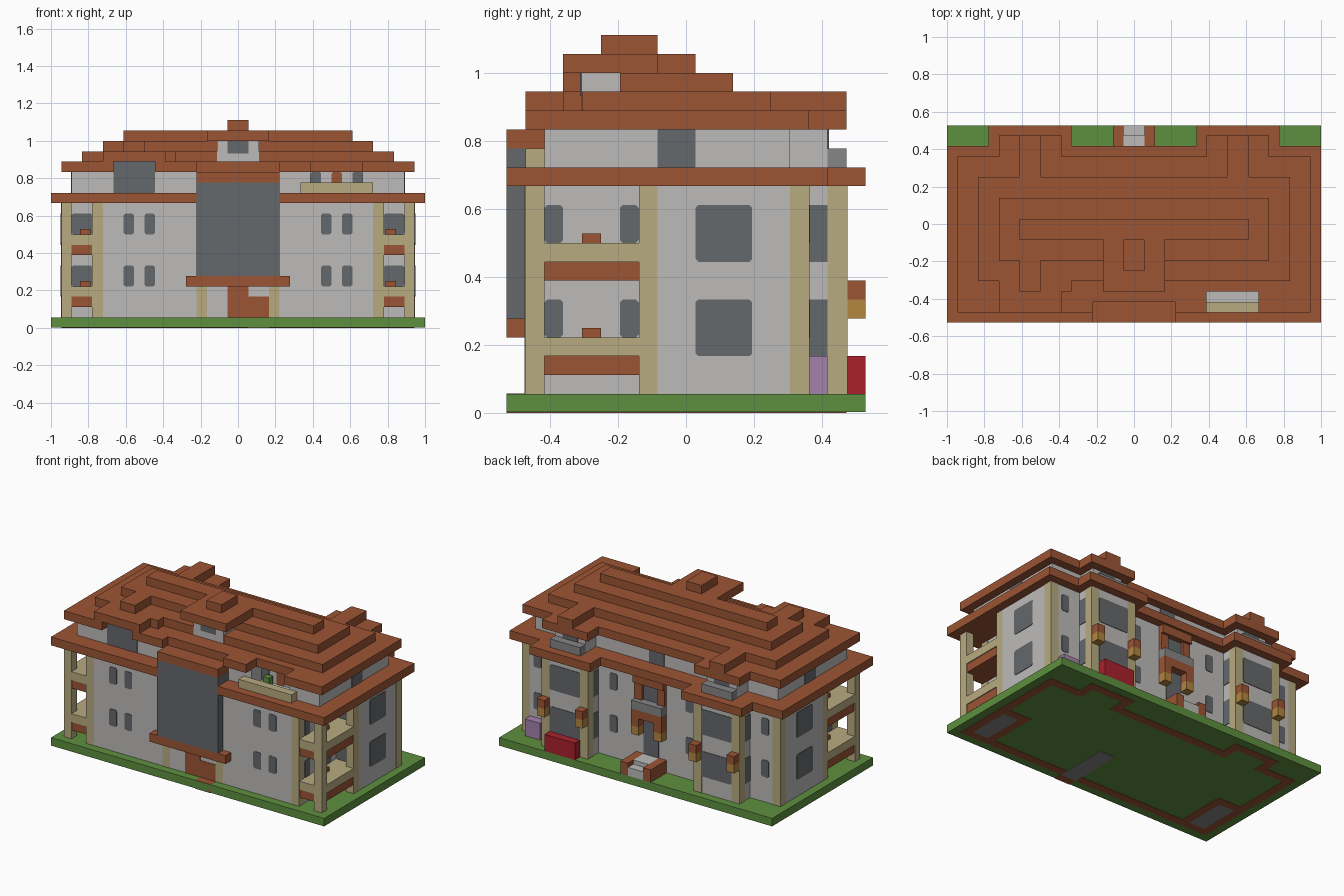
import bpy
import bmesh

cube = bpy.data.objects.get("Cube")
if cube:
    bpy.data.objects.remove(cube, do_unlink=True)

UNIT = 1 / 18  # one building block


def material(name, *rgb):
    mat = bpy.data.materials.new(name)
    mat.use_nodes = True
    mat.diffuse_color = (*rgb, 1)
    mat.node_tree.nodes["Principled BSDF"].inputs["Base Color"].default_value = (*rgb, 1)
    return mat


brown = material("terracotta brown", .33, .09, .035)
plaster = material("light grey plaster", .51, .5, .49)
glass = material("dark grey glass", .13, .14, .15)
cream = material("sandy cream", .48, .41, .22)
green = material("grass green", .11, .28, .05)
red = material("deep red", .4, .015, .026)
purple = material("soft purple", .38, .22, .41)
orange = material("lantern orange", .45, .24, .05)
stone = material("mid grey stone", .24, .24, .24)


def prism(name, mat, outline, lift, both):
    """Extrude an outline by a vector; optionally add its mirror image in x."""
    for side in ((1, -1) if both else (1,)):
        bm = bmesh.new()
        face = bm.faces.new([bm.verts.new(p) for p in outline])
        grown = bmesh.ops.extrude_face_region(bm, geom=[face])["geom"]
        moved = [v for v in grown if isinstance(v, bmesh.types.BMVert)]
        bmesh.ops.translate(bm, verts=moved, vec=lift)
        for v in bm.verts:
            v.co *= UNIT
            v.co.x *= side
        bmesh.ops.recalc_face_normals(bm, faces=bm.faces)
        label = name if not both else ("left_" if side > 0 else "right_") + name
        mesh = bpy.data.meshes.new(label)
        bm.to_mesh(mesh)
        bm.free()
        mesh.materials.append(mat)
        bpy.context.collection.objects.link(bpy.data.objects.new(label, mesh))


def box(name, mat, x, y, z, both=False):
    outline = [(x[0], y[0], z[0]), (x[1], y[0], z[0]), (x[1], y[1], z[0]), (x[0], y[1], z[0])]
    prism(name, mat, outline, (0, 0, z[1] - z[0]), both)


def panel(name, mat, axis, at, span, z, both=False, cut=.15):
    """Thin plate with clipped corners on a wall facing along the given axis."""
    (a, b), (c, d) = span, z
    shape = [(a + cut, c), (b - cut, c), (b, c + cut), (b, d - cut),
             (b - cut, d), (a + cut, d), (a, d - cut), (a, c + cut)]
    t = .06
    if axis == "y":
        prism(name, mat, [(u, at - t, w) for u, w in shape], (0, 2 * t, 0), both)
    else:
        prism(name, mat, [(at - t, u, w) for u, w in shape], (2 * t, 0, 0), both)


# Lawn, entrance path and foundation strips on the underside
box("lawn", green, (-18, 18), (-9.5, 9.5), (.05, 1))
box("path_edge", brown, (1, 3), (-9.5, -8.5), (0, 1.02))
box("path_underside", stone, (1, 3), (-8.5, -2), (0, .1))
box("front_foundation", brown, (-17, 17), (-8.5, -7.5), (0, .08))
box("back_foundation", brown, (-7, 7), (5.5, 6.5), (0, .08))
box("corner_foundation", brown, (13, 17), (5.5, 6.5), (0, .08), True)
box("side_foundation", brown, (16, 17), (-7.5, 5.5), (0, .08), True)
box("bay_foundation", brown, (7, 13), (7.5, 8.5), (0, .08), True)
for edge in (7, 12):
    box("bay_side_foundation", brown, (edge, edge + 1), (5.5, 7.5), (0, .08), True)
box("porch_inner_foundation", brown, (13, 14), (-7.5, -1.5), (0, .08), True)
box("porch_back_foundation", brown, (14, 16), (-2.5, -1.5), (0, .08), True)
box("porch_paving", stone, (14, 16), (-7.5, -2.5), (0, .08), True)

# Main walls and projecting back bays
box("front_house_walls", plaster, (-14, 14), (-8.5, -1.5), (1, 12))
box("rear_house_walls", plaster, (-17, 17), (-1.5, 6.5), (1, 12))
box("back_bay", plaster, (7, 13), (6, 8.5), (1, 12), True)

# Cream corner strips
box("front_corner_strip", cream, (13, 14.04), (-8.54, -7.5), (1, 12), True)
box("door_strip", cream, (3, 4), (-8.54, -8), (1, 4), True)
box("rear_corner_strip", cream, (16, 17.04), (5.5, 6.54), (1, 12), True)
for edge in (7, 12):
    box("bay_corner_strip", cream, (edge - .04, edge + 1.04), (7.5, 8.54), (1, 12), True)

# Open porches with columns, floors and lintels
for y in (-8.5, -2.5):
    box("porch_column", cream, (16, 17), (y, y + 1), (1, 12), True)
for floor in (3, 8):
    box("porch_floor", cream, (14, 17), (-8.5, -1.5), (floor, floor + 1), True)
    box("porch_lintel", brown, (14, 16.9), (-8.4, -2.5), (floor - 1, floor), True)
    box("porch_stool", brown, (14.2, 15.2), (-5.5, -4.5), (floor + 1, floor + 1.5), True)
    # Windows of this storey
    low, high = floor + 1, floor + 3
    for x in (8, 10):
        panel("front_window", glass, "y", -8.5, (x, x + 1), (low, high), True)
    for y in (-7.5, -3.5):
        panel("porch_side_window", glass, "x", 14, (y, y + 1), (low, high), True)
    panel("porch_back_window", glass, "y", -1.5, (14, 16), (low, high), True)
    panel("side_window", glass, "x", 17, (.5, 3.5), (floor, high), True)
    panel("bay_window", glass, "y", 8.5, (8, 12), (floor, high), True)
    for x in (7, 13):
        panel("bay_side_window", glass, "x", x, (6.54, 7.5), (floor, high), True, .02)
    for x in (4.5, 14.5):
        panel("back_window", glass, "y", 6.5, (x, x + 1), (low, high), True)

# Front door and tall glazed bay
panel("front_door", brown, "y", -8.5, (-1, 1), (1, 4), cut=.02)
panel("front_door_side", brown, "y", -8.5, (1, 3), (1, 3), cut=.02)
box("door_canopy", brown, (-5, 5), (-9.5, -8.5), (4, 5))
box("glazed_bay", glass, (-4, 4), (-9.5, -7.4), (5, 14))
box("glazed_bay_roof", brown, (-4, 4), (-9.5, -7.4), (14, 15))

# Lower eaves
box("main_eave", brown, (-18, 18), (-8.5, 7.5), (12, 13))
box("front_eave", brown, (4, 18), (-9.5, -8.5), (12, 13), True)
box("bay_eave", brown, (6, 14), (7.5, 9.5), (12, 13), True)

# Attic storey with a recessed terrace on one side
box("attic_walls", plaster, (-16, 16), (-5.5, 5.5), (13, 15))
box("attic_front_wall", plaster, (-16, 7), (-7.5, -5.5), (13, 15))
box("attic_terrace_side", plaster, (12, 16), (-7.5, -5.5), (13, 15))
box("attic_back_bay", plaster, (8, 12), (5, 7.5), (13, 15), True)
panel("attic_side_window", glass, "x", 16, (-1.5, .5), (13, 15), True, .02)
panel("attic_back_window", glass, "y", 5.5, (-1, 1), (13, 15), cut=.02)
panel("attic_bay_window", glass, "y", 7.5, (9, 11), (13, 15), True)
box("back_balcony", stone, (8, 12), (7.5, 8.5), (13, 14), True)
box("terrace_floor", plaster, (7, 12), (-7.5, -5.5), (13, 13.05))
box("terrace_rail", cream, (6, 13), (-8.5, -7.5), (13, 14))
for x in (7, 11):
    panel("terrace_window", glass, "y", -5.5, (x, x + 1), (13, 15))
panel("terrace_door", brown, "y", -5.5, (9, 10), (13, 15))
box("terrace_plant", green, (7.8, 8.6), (-6.4, -5.7), (13, 14))

# First roof step, notched at the terrace and the dormer
box("roof_step_low", brown, (-17, 17), (-6.5, 6.5), (15, 16))
box("roof_front_middle", brown, (-4, 4), (-7.5, -6.5), (15, 16))
for start, end in ((-17, -12), (-8, -4), (4, 7), (12, 17)):
    box("roof_front_strip", brown, (start, end), (-8.5, -6.5), (15, 16))
box("roof_bay_low", brown, (7, 13), (6.5, 8.5), (15, 16), True)

# Higher roof steps
box("roof_step_second", brown, (-15, 15), (-5.5, 4.5), (16, 17))
box("roof_bay_ridge", brown, (9, 11), (4.5, 8.5), (16, 17), True)
box("roof_step_third", brown, (-13, 13), (-3.5, 2.5), (17, 18))
box("roof_step_top", brown, (-11, 11), (-1.5, .5), (18, 19))

# Side dormer
box("side_dormer_wall", plaster, (-12, -8), (-7.5, -5.5), (13, 16))
panel("side_dormer_glass", glass, "y", -7.5, (-12, -8), (13, 16), cut=.02)
box("side_dormer_roof", brown, (-13, -7), (-8.5, -5.5), (16, 17))
box("side_dormer_step", brown, (-7, -6), (-6.5, -5.5), (16, 17))
box("side_dormer_ridge", brown, (-11, -9), (-6.5, -3.5), (17, 18))

# Central dormer
box("central_dormer_wall", plaster, (-2, 2), (-5.54, -3.5), (16, 18))
panel("central_dormer_glass", glass, "y", -5.54, (-1, 1), (16.8, 18), cut=.02)
box("central_dormer_roof", brown, (-3, 3), (-6.5, -1.5), (18, 19))
box("central_dormer_ridge", brown, (-1, 1), (-4.5, -1.5), (19, 20))

# Back entrance with steps, balcony and brown frame
box("back_step_low", plaster, (-1, 1), (7.5, 9.5), (1, 2))
box("back_step_high", plaster, (-1, 1), (6.5, 8.5), (1, 2.5))
box("back_step_wall", brown, (1, 2), (6.5, 9.5), (1, 2.5), True)
panel("back_door", glass, "y", 6.5, (-1, 1), (2.5, 7), cut=.02)
box("back_door_canopy", brown, (-2, 2), (6.5, 7.5), (7, 8))
box("back_door_balcony", stone, (-2, 2), (6.5, 7.5), (8, 9))
panel("balcony_door", glass, "y", 6.5, (-1, 1), (9, 11), cut=.02)
box("balcony_door_frame", brown, (1, 2), (6.4, 6.9), (9, 11), True)
box("balcony_door_arch", brown, (-2, 2), (6.4, 7.2), (11, 12))

# Wall lanterns
for x, y in ((1, 6.5), (7, 8.5), (12, 8.5)):
    box("lantern_lamp", orange, (x, x + 1), (y, y + 1), (5, 6), True)
    box("lantern_cap", brown, (x, x + 1), (y, y + 1), (6, 7), True)

# Flower boxes in the back garden
box("red_garden_box", red, (8, 12), (8.5, 9.5), (1, 3))
box("purple_garden_box", purple, (14, 16), (6.5, 7.5), (1, 3))
